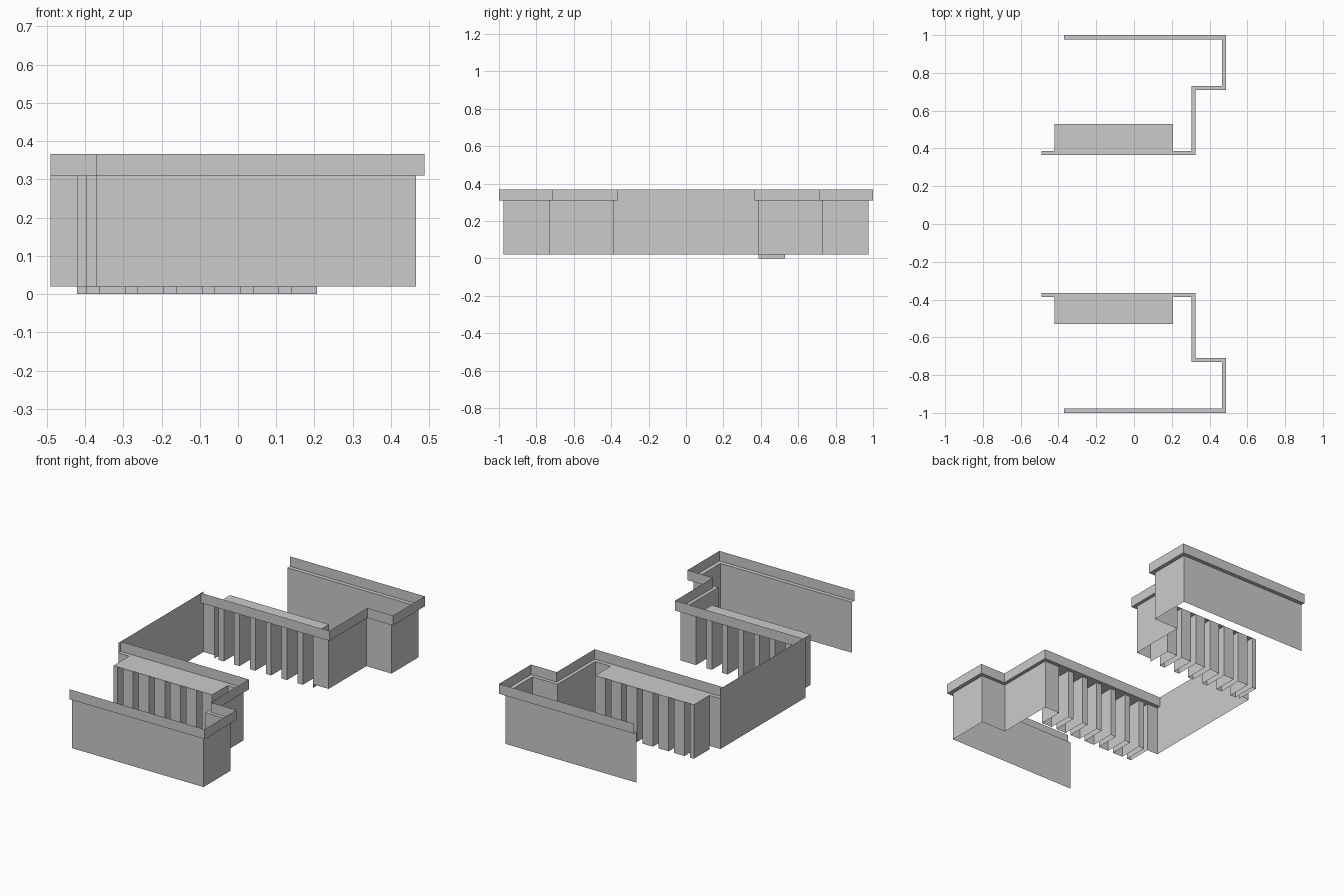
import bpy, bmesh

cube = bpy.data.objects.get("Cube")
if cube:
    bpy.data.objects.remove(cube, do_unlink=True)

GREY = (0.6, 0.6, 0.6, 1)
mat = bpy.data.materials.new("plain_grey")
mat.use_nodes = True
mat.diffuse_color = GREY
mat.node_tree.nodes["Principled BSDF"].inputs["Base Color"].default_value = GREY

BASE, LEDGE, TOP = 0.02, 0.31, 0.367
LEFT = -0.49


def sheet(name, rows):
    """Thin surface spanning successive rows of points."""
    bm = bmesh.new()
    grid = [[bm.verts.new(p) for p in row] for row in rows]
    for low, high in zip(grid, grid[1:]):
        for i in range(len(low) - 1):
            bm.faces.new((low[i], low[i + 1], high[i + 1], high[i]))
    mesh = bpy.data.meshes.new(name)
    bm.to_mesh(mesh)
    bm.free()
    mesh.materials.append(mat)
    obj = bpy.data.objects.new(name, mesh)
    bpy.context.collection.objects.link(obj)


def row(path, z, side):
    return [(x, y * side, z) for x, y in path]


# Plan of the stepped wall and of the projecting cornice
wall = [(-0.37, 0.977), (0.465, 0.977), (0.465, 0.73),
        (0.305, 0.73), (0.305, 0.387), (0.207, 0.387)]
cornice_in = wall[:-1] + [(LEFT, 0.387)]
cornice_out = [(-0.37, 1), (0.488, 1), (0.488, 0.71),
               (0.325, 0.71), (0.325, 0.365), (LEFT, 0.365)]

# Plan of the pleated bay: deep recesses between narrow piers
FRONT, BACK = 0.387, 0.53
pleats = [(0.207, FRONT)]
for i in range(6):
    x = 0.207 - i * 0.1005
    pleats += [(x, BACK), (x - 0.066, BACK), (x - 0.066, FRONT), (x - 0.1005, FRONT)]
pleats += [(-0.396, BACK), (-0.421, BACK), (-0.421, FRONT)]

for label, side, foot in (("back", 1, 0.0), ("front", -1, BASE)):
    sheet(label + "_wall", [row(wall, z, side) for z in (BASE, LEDGE)])
    end = [(-0.421, FRONT), (LEFT, FRONT)]
    sheet(label + "_wall_end", [row(end, z, side) for z in (BASE, LEDGE)])
    sheet(label + "_cornice", [row(cornice_in, LEDGE, side),
                               row(cornice_out, LEDGE, side),
                               row(cornice_out, TOP, side)])
    sheet(label + "_bay", [row(pleats, z, side) for z in (foot, LEDGE)])
    sheet(label + "_bay_roof", [row([(-0.421, y), (0.207, y)], LEDGE, side)
                                for y in (FRONT, BACK)])

# Flat wall joining the two wings
sheet("side_wall", [[(LEFT, -FRONT, z), (LEFT, FRONT, z)] for z in (BASE, TOP)])
